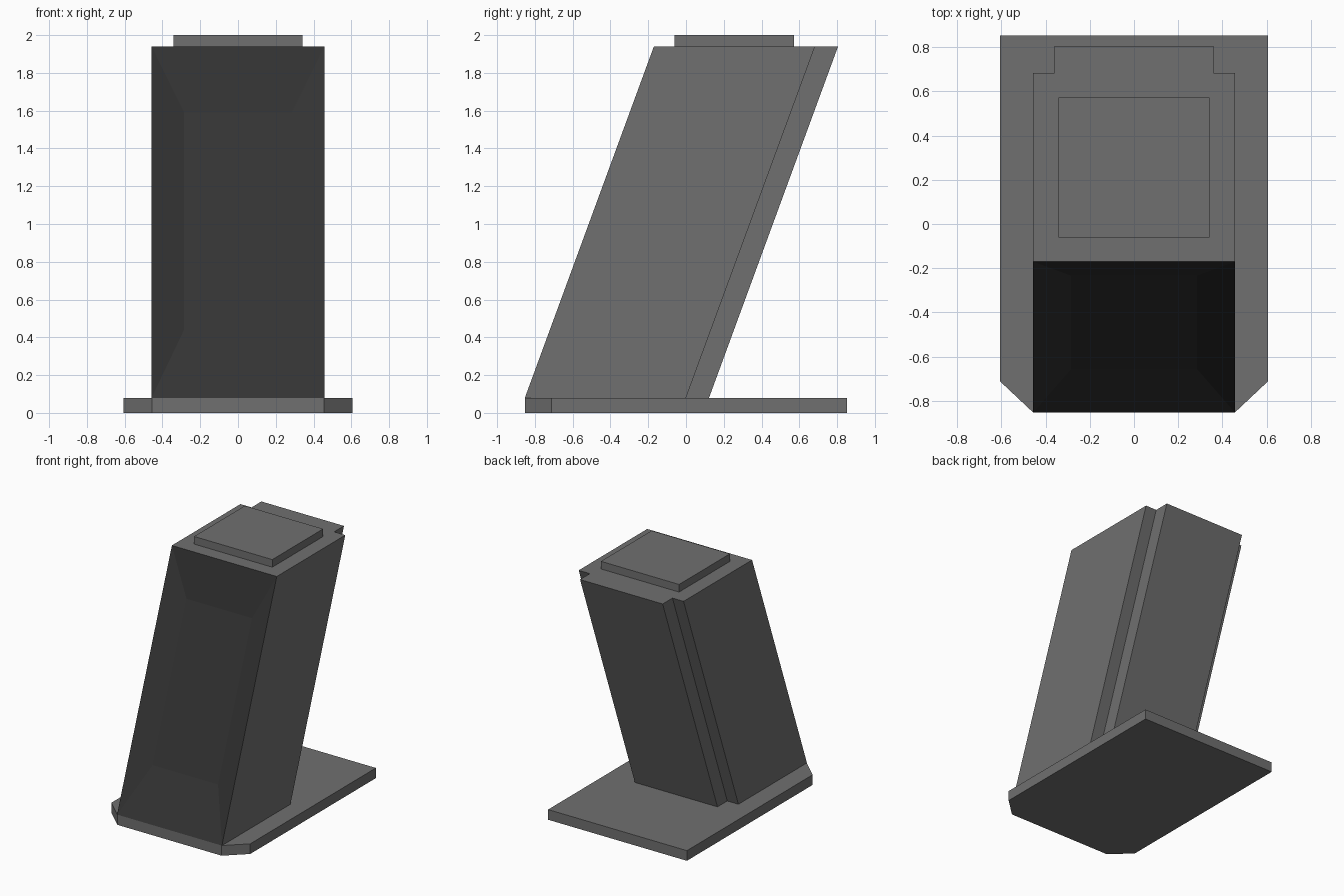
import bpy, bmesh

if "Cube" in bpy.data.objects:
    bpy.data.objects.remove(bpy.data.objects["Cube"])


def material(name, value):
    mat = bpy.data.materials.new(name)
    mat.diffuse_color = (value, value, value, 1)
    mat.use_nodes = True
    mat.node_tree.nodes["Principled BSDF"].inputs["Base Color"].default_value = mat.diffuse_color
    return mat


grey = material("mid_grey", 0.162)
dark = material("dark_panel", 0.034)


def finish(name, bm):
    bmesh.ops.recalc_face_normals(bm, faces=bm.faces[:])
    mesh = bpy.data.meshes.new(name)
    bm.to_mesh(mesh)
    bm.free()
    mesh.materials.append(grey)
    obj = bpy.data.objects.new(name, mesh)
    bpy.context.collection.objects.link(obj)
    return obj


def mirrored(half):
    # right half of an outline, front to back, closed by its mirror image
    return half + [(-x, y) for x, y in reversed(half)]


def loft(half, z0, z1, lean=0.0):
    # straight or leaning prism; returns the bmesh and its front face
    bm = bmesh.new()
    pts = mirrored(half)
    low = [bm.verts.new((x, y, z0)) for x, y in pts]
    high = [bm.verts.new((x, y + lean, z1)) for x, y in pts]
    n = len(pts)
    bm.faces.new(low[::-1])
    bm.faces.new(high)
    sides = [bm.faces.new((low[i], low[(i + 1) % n], high[(i + 1) % n], high[i]))
             for i in range(n)]
    return bm, sides[-1]


# base plate with chamfered front corners
bm, _ = loft([(0.455, -0.853), (0.605, -0.712), (0.605, 0.853)], 0.0, 0.08)
finish("base_plate", bm)

# leaning body with a narrower spine at the back
Z0, Z1, LEAN, FRONT = 0.08, 1.94, 0.683, -0.853
bm, front = loft([(0.457, FRONT), (0.457, 0.0), (0.36, 0.0), (0.36, 0.122)], Z0, Z1, LEAN)

# sloped recess in the front face
outer = list(front.verts)
bm.faces.remove(front)
inner = []
for v in outer:
    z = 0.44 if v.co.z < 1 else 1.59
    y = FRONT + LEAN * (z - Z0) / (Z1 - Z0) + 0.065
    inner.append(bm.verts.new((0.285 if v.co.x > 0 else -0.285, y, z)))
recess = [bm.faces.new(inner)]
for i in range(4):
    j = (i + 1) % 4
    recess.append(bm.faces.new((outer[i], outer[j], inner[j], inner[i])))
for f in recess:
    f.material_index = 1
body = finish("leaning_body", bm)
body.data.materials.append(dark)

# top cap
bm, _ = loft([(0.341, -0.06), (0.341, 0.573)], 1.94, 2.0)
finish("top_cap", bm)
